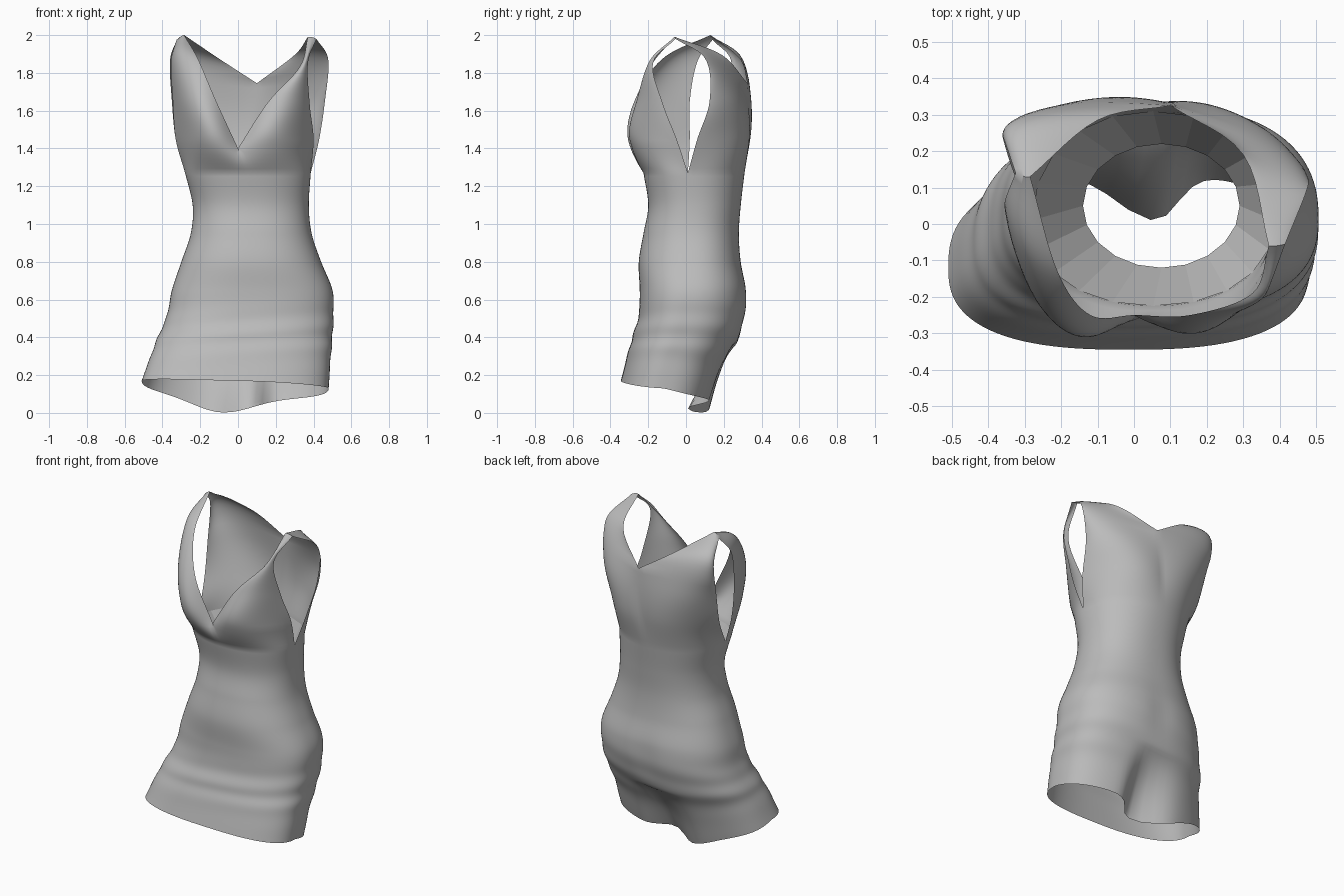
import bpy, bmesh, math
from mathutils import Vector

cube = bpy.data.objects.get("Cube")
if cube:
    bpy.data.objects.remove(cube, do_unlink=True)

grey = bpy.data.materials.new("grey_cloth")
grey.use_nodes = True
colour = (0.5, 0.5, 0.5, 1)
grey.diffuse_color = colour
grey.node_tree.nodes["Principled BSDF"].inputs["Base Color"].default_value = colour

QUARTER = 24
COLUMNS = QUARTER * 4
ROWS = 30

# Body sections: height, right, left, front, back, side seam depth
SECTIONS = [
    (1.27, -.28, .385, -.225, .31, .01),
    (1.10, -.24, .375, -.20, .29, .03),
    (0.95, -.25, .39, -.225, .28, .03),
    (0.80, -.30, .44, -.25, .29, .03),
    (0.65, -.35, .50, -.245, .32, .02),
    (0.52, -.375, .505, -.25, .315, .0),
    (0.40, -.42, .50, -.28, .27, -.03),
    (0.28, -.46, .49, -.31, .20, -.08),
    (0.12, -.51, .48, -.345, .14, -.12),
]


def spline(points, t):
    """Smooth curve through the points, t from 0 to 1."""
    pts = [Vector(p) for p in points]
    s = min(t, 0.99999) * (len(pts) - 1)
    i = int(s)
    f = s - i
    b, c = pts[i], pts[i + 1]
    a = pts[i - 1] if i else b * 2 - c
    d = pts[i + 2] if i + 2 < len(pts) else c * 2 - b
    return (b * 2 + (c - a) * f + (a * 2 - b * 5 + c * 4 - d) * f * f
            + (b * 3 - a - c * 3 + d) * f ** 3) / 2


def power(value, exponent):
    return math.copysign(abs(value) ** exponent, value)


def bump(value, centre, width):
    return math.exp(-((value - centre) / width) ** 2)


def body_point(angle, t):
    """Point on the fitted body, t from bust seam to hem."""
    z, right, left, front, back, seam = spline(SECTIONS, t)
    e = 2 / (2.15 + 0.45 * t)
    c, s = power(math.cos(angle), e), power(math.sin(angle), e)
    x = (left + right) / 2 + (left - right) / 2 * c
    y = seam + s * (back - seam if s > 0 else seam - front)
    # Hem rises at the front and dips at the back
    drop = max(0, (t - 0.6) / 0.4) ** 1.5
    z += drop * (0.03 - 0.02 * math.sin(angle) - 0.02 * math.cos(angle))
    if s > 0:
        z -= drop * s * (0.05 + 0.08 * bump(x, -0.08, 0.22))
        # Cloth tucked in behind the right leg, stepping out at the left leg
        tuck = max(0, (t - 0.76) / 0.24) ** 0.8
        y -= s * tuck * 0.13 * bump(x, 0.06, 0.15 if x < 0.06 else 0.085)
        # Shallow seat cleft
        y -= s * 0.008 * bump(x, 0.06, 0.08) * bump(t, 0.58, 0.12)
    # Soft pulled folds over the thighs
    fold = 0.003 * math.sin(t * 45 + x * 5) * bump(t, 0.75, 0.14)
    return Vector((x + c * fold, y + s * fold, z))


def add_grid(bm, rows, closed=False):
    verts = [[bm.verts.new(p) for p in row] for row in rows]
    for a, b in zip(verts, verts[1:]):
        n = len(a)
        for i in range(n if closed else n - 1):
            j = (i + 1) % n
            bm.faces.new((a[i], a[j], b[j], b[i]))


def finish(name, bm, smooth):
    bmesh.ops.remove_doubles(bm, verts=bm.verts, dist=0.0005)
    bmesh.ops.recalc_face_normals(bm, faces=bm.faces)
    mesh = bpy.data.meshes.new(name)
    bm.to_mesh(mesh)
    bm.free()
    obj = bpy.data.objects.new(name, mesh)
    bpy.context.collection.objects.link(obj)
    mesh.materials.append(grey)
    if smooth:
        bpy.ops.object.select_all(action='DESELECT')
        obj.select_set(True)
        bpy.context.view_layer.objects.active = obj
        bpy.ops.object.shade_smooth_by_angle(angle=math.radians(50))


def bodice_panel(bm, start, end, split, neck, mid, arm):
    """Strap panel from armhole (start angle) to neckline (end angle).
    The neck edge is a centre seam up to the split, then the neckline."""
    seam = [body_point(start + (end - start) * i / QUARTER, 0) for i in range(QUARTER + 1)]
    arm_edge, mid_line = [seam[0]] + arm, [seam[QUARTER // 2]] + mid

    def across(u, v):
        a, m = spline(arm_edge, v), spline(mid_line, v)
        if v < split:
            n = seam[-1].lerp(Vector(neck[0]), v / split)
            n.y += math.copysign(0.018 * math.sin(math.pi * v / split), n.y)
        else:
            n = spline(neck, (v - split) / (1 - split))
        return a * (1 - u) * (1 - 2 * u) + m * 4 * u * (1 - u) + n * u * (2 * u - 1)

    rows = []
    for r in range(ROWS + 1):
        v = r / ROWS
        rows.append([across(i / QUARTER, v)
                     + (seam[i] - across(i / QUARTER, 0)) * (1 - v) ** 4
                     for i in range(QUARTER + 1)])
    add_grid(bm, rows)


# Dress: skirt and waist
dress = bmesh.new()
add_grid(dress, [[body_point(math.tau * i / COLUMNS, r / 80) for i in range(COLUMNS)]
                 for r in range(81)], closed=True)

# Dress: shared neckline points and shoulder tips
front_v, back_v = (0, -.25, 1.4), (.1, .325, 1.745)
right_tip = [(-.285, .13, 2), (-.30, .13, 1.995), (-.325, .14, 1.975)]
left_tip = [(.37, -.06, 1.99), (.39, -.06, 1.99), (.415, -.055, 1.98)]

# Dress: right front panel
bodice_panel(dress, math.pi, math.pi * 1.5, .2,
             [front_v, (-.12, -.25, 1.66), (-.21, -.13, 1.87), right_tip[0]],
             [(-.19, -.28, 1.46), (-.26, -.22, 1.67), (-.31, -.06, 1.89), right_tip[1]],
             [(-.33, .02, 1.45), (-.345, .02, 1.65), (-.355, .06, 1.86), right_tip[2]])
# Dress: left front panel
bodice_panel(dress, 0, -math.pi / 2, .2,
             [front_v, (.155, -.25, 1.64), (.325, -.19, 1.83), left_tip[0]],
             [(.22, -.28, 1.46), (.29, -.24, 1.66), (.355, -.195, 1.86), left_tip[1]],
             [(.40, -.05, 1.45), (.38, -.12, 1.63), (.37, -.175, 1.85), left_tip[2]])
# Dress: right back panel
bodice_panel(dress, math.pi, math.pi / 2, .6,
             [back_v, (-.1, .285, 1.875), right_tip[0]],
             [(-.16, .31, 1.47), (-.21, .325, 1.68), (-.285, .285, 1.89), right_tip[1]],
             [(-.33, .14, 1.45), (-.35, .2, 1.65), (-.36, .24, 1.86), right_tip[2]])
# Dress: left back panel
bodice_panel(dress, 0, math.pi / 2, .6,
             [back_v, (.3, .19, 1.895), left_tip[0]],
             [(.3, .28, 1.47), (.36, .255, 1.68), (.41, .13, 1.89), left_tip[1]],
             [(.43, .06, 1.45), (.46, .125, 1.65), (.478, .105, 1.87), left_tip[2]])
finish("dress", dress, True)

# Faceted inner waistband
band = bmesh.new()
angles = [math.tau * i / 20 for i in range(20)]
outer = [body_point(a, 0) for a in angles]
inner = [Vector((.075 + .215 * math.cos(a), .05 + .17 * math.sin(a), 1.06)) for a in angles]
add_grid(band, [outer, inner], closed=True)
finish("inner_waistband", band, False)
